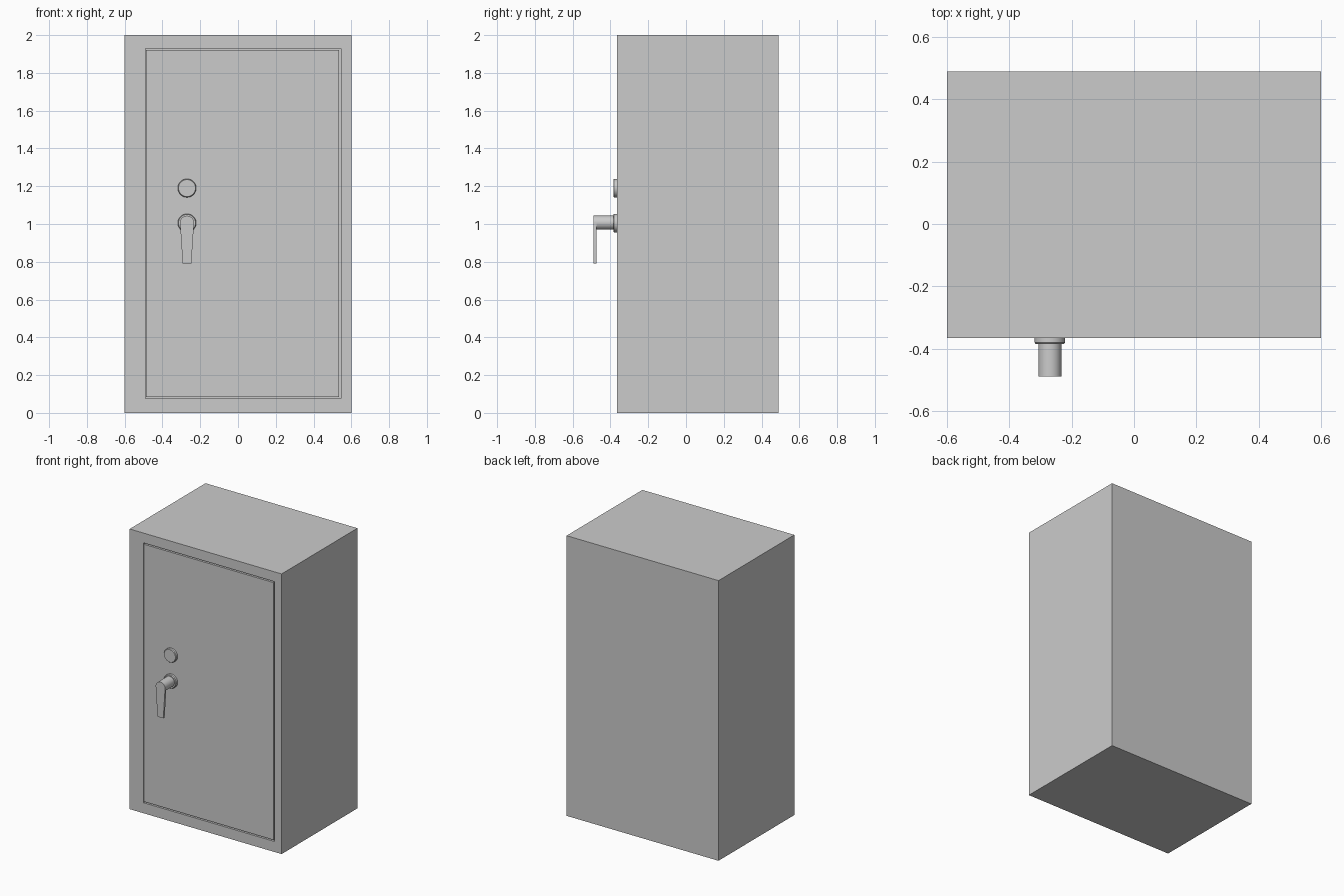
import bpy, bmesh
from math import sin, cos, pi, radians

if "Cube" in bpy.data.objects:
    bpy.data.objects.remove(bpy.data.objects["Cube"])

FRONT, BACK = -0.365, 0.49
KNOB_X = -0.27


def finish(name, bm, smooth=False):
    bmesh.ops.recalc_face_normals(bm, faces=bm.faces)
    mesh = bpy.data.meshes.new(name)
    bm.to_mesh(mesh)
    bm.free()
    obj = bpy.data.objects.new(name, mesh)
    bpy.context.collection.objects.link(obj)
    if smooth:
        bpy.ops.object.select_all(action='DESELECT')
        obj.select_set(True)
        bpy.context.view_layer.objects.active = obj
        bpy.ops.object.shade_smooth_by_angle(angle=radians(30))
    return obj


def add_loop(bm, pts, y):
    return [bm.verts.new((x, y, z)) for x, z in pts]


def bridge(bm, a, b):
    n = len(a)
    for i in range(n):
        bm.faces.new((a[i], a[(i + 1) % n], b[(i + 1) % n], b[i]))


def loft(name, sections, smooth=False):
    """Join matching (outline, y) sections along y and cap both ends."""
    bm = bmesh.new()
    loops = [add_loop(bm, pts, y) for pts, y in sections]
    for a, b in zip(loops, loops[1:]):
        bridge(bm, a, b)
    bm.faces.new(loops[0])
    bm.faces.new(loops[-1])
    return finish(name, bm, smooth)


def rect(x0, x1, z0, z1):
    return [(x0, z0), (x1, z0), (x1, z1), (x0, z1)]


def circle(z, r, n=32):
    return [(KNOB_X + r * cos(2 * pi * i / n), z + r * sin(2 * pi * i / n)) for i in range(n)]


# Hollow cabinet: the shell turns in at the front frame and lines the cavity
outer, opening = rect(-0.6, 0.6, 0, 2), rect(-0.49, 0.545, 0.075, 1.93)
loft("cabinet_body", [(outer, BACK), (outer, FRONT), (opening, FRONT), (opening, BACK - 0.06)])

# Door slab, flush with the frame, with a narrow gap around it
door = rect(-0.487, 0.536, 0.084, 1.921)
loft("door", [(door, FRONT), (door, FRONT + 0.06)])

# Lock cover and handle rose: chamfered discs
for name, z in (("lock_cover", 1.19), ("handle_rose", 1.005)):
    loft(name, [(circle(z, 0.049), FRONT + 0.002), (circle(z, 0.049), FRONT - 0.015),
                (circle(z, 0.045), FRONT - 0.02)], True)

# Handle spindle
loft("handle_spindle", [(circle(1.007, 0.037), FRONT - 0.018),
                        (circle(1.007, 0.037), FRONT - 0.11)], True)

# Handle lever: rounded top tapering to a narrower flat end
lever = [(KNOB_X + 0.037 * cos(pi * i / 16), 1.007 + 0.037 * sin(pi * i / 16)) for i in range(17)]
lever += [(KNOB_X - 0.023, 0.79), (KNOB_X + 0.023, 0.79)]
loft("handle_lever", [(lever, FRONT - 0.11), (lever, FRONT - 0.125)], True)
